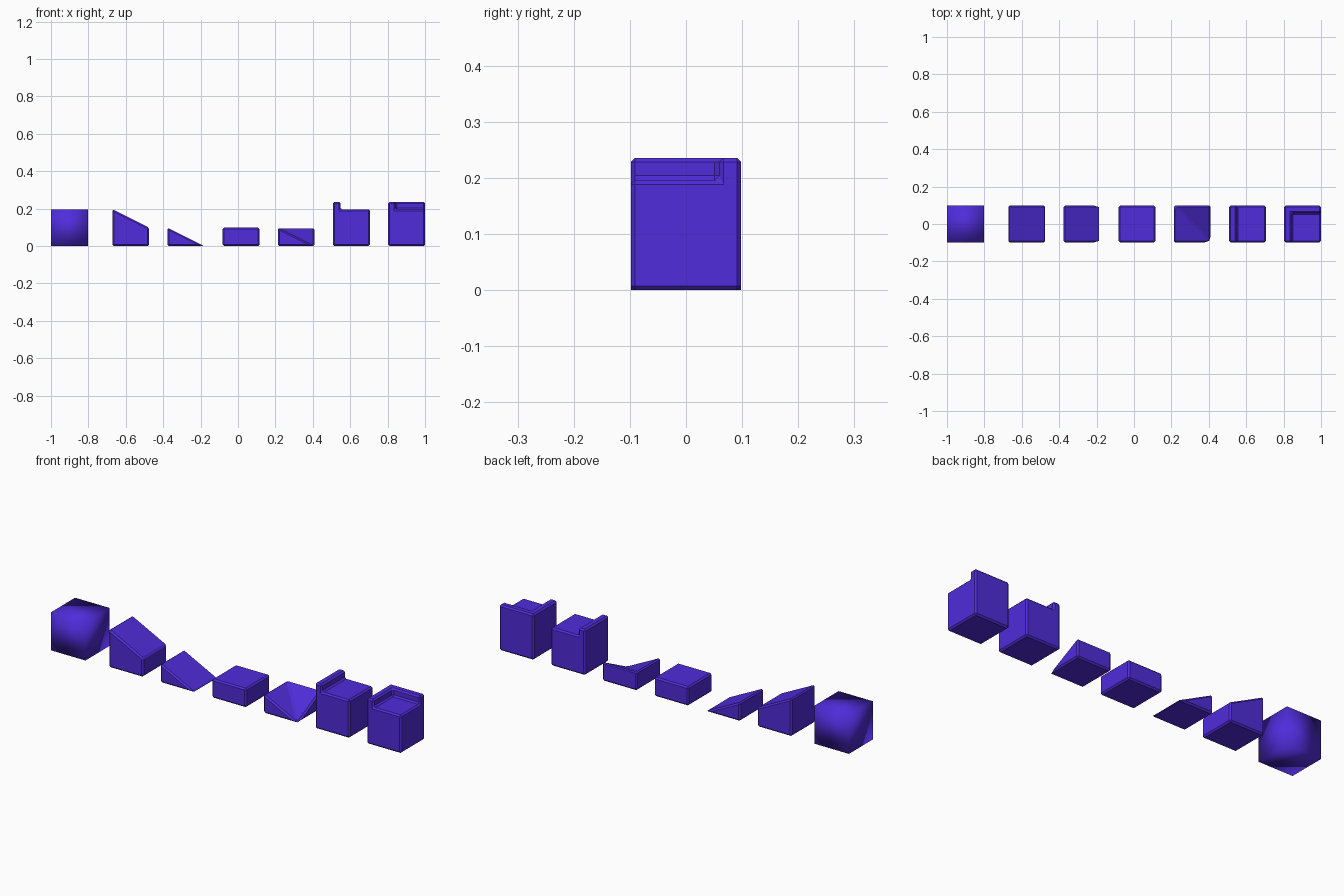
import bpy, bmesh

if "Cube" in bpy.data.objects:
    bpy.data.objects.remove(bpy.data.objects["Cube"])

U = 0.1967            # one block unit
STEP = 1.5 * U
LAST = 1 - U / 2      # centre of the rightmost block

mat = bpy.data.materials.new("violet")
mat.diffuse_color = (0.08, 0.025, 0.7, 1)
mat.use_nodes = True
mat.node_tree.nodes["Principled BSDF"].inputs["Base Color"].default_value = mat.diffuse_color


def finish(name, bm, x):
    """Turn a unit-sized bmesh into an object standing on the ground at x."""
    bmesh.ops.recalc_face_normals(bm, faces=bm.faces)
    for v in bm.verts:
        v.co *= U
    mesh = bpy.data.meshes.new(name)
    bm.to_mesh(mesh)
    bm.free()
    mesh.materials.append(mat)
    ob = bpy.data.objects.new(name, mesh)
    ob.location = (x, 0, 0)
    bpy.context.collection.objects.link(ob)
    return ob


def chamfer(ob):
    m = ob.modifiers.new("chamfer", 'BEVEL')
    m.width = 0.04 * U
    m.segments = 1
    m.limit_method = 'ANGLE'
    m.angle_limit = 0.52


def box(x0, x1, y0, y1, z0, z1):
    bm = bmesh.new()
    bmesh.ops.create_cube(bm, size=1)
    for v in bm.verts:
        v.co = (x1 if v.co.x > 0 else x0, y1 if v.co.y > 0 else y0, z1 if v.co.z > 0 else z0)
    return bm


def extruded(name, profile, x):
    """Chamfered block from an x-z profile one unit deep."""
    bm = bmesh.new()
    f = bm.faces.new([bm.verts.new((px, -0.5, pz)) for px, pz in profile])
    r = bmesh.ops.extrude_face_region(bm, geom=[f])
    bmesh.ops.translate(bm, vec=(0, 1, 0), verts=[g for g in r["geom"] if isinstance(g, bmesh.types.BMVert)])
    chamfer(finish(name, bm, x))


# Plain smooth cube
cube = finish("plain_cube", box(-.5, .5, -.5, .5, 0, 1), -LAST)
for p in cube.data.polygons:
    p.use_smooth = True

# Profile blocks
extruded("upper_slope_block", [(-.5, 0), (.5, 0), (.5, .5), (-.5, 1)], LAST - 5 * STEP)
extruded("lower_ramp_block", [(-.5, 0), (.5, 0), (-.5, .5)], LAST - 4 * STEP)
extruded("half_block", [(-.5, 0), (.5, 0), (.5, .5), (-.5, .5)], LAST - 3 * STEP)
extruded("edge_lip_block", [(-.5, 0), (.5, 0), (.5, 1), (-.3, 1), (-.3, 1.2), (-.5, 1.2)], LAST - STEP)

# Inner corner ramp: front right top corner pulled to the ground, valley fold to the back left
bm = box(-.5, .5, -.5, .5, 0, .5)
top = [f for f in bm.faces if f.calc_center_median().z > .49][0]
low = [v for v in top.verts if v.co.x > 0 and v.co.y < 0][0]
high = [v for v in top.verts if v.co.x < 0 and v.co.y > 0][0]
bmesh.ops.connect_verts(bm, verts=[low, high])
low.co.z = 0
bmesh.ops.remove_doubles(bm, verts=bm.verts, dist=1e-4)
chamfer(finish("corner_ramp_block", bm, LAST - 2 * STEP))

# Block with a lip along the left and back
block = finish("corner_lip_block", box(-.5, .5, -.5, .5, 0, 1.2), LAST)
cutter = finish("lip_cutter", box(-.3, .8, -.8, .3, 1, 1.5), LAST)
cutter.hide_render = True
cut = block.modifiers.new("cut", 'BOOLEAN')
cut.operation = 'DIFFERENCE'
cut.solver = 'EXACT'
cut.object = cutter
bpy.context.view_layer.objects.active = block
bpy.ops.object.modifier_apply(modifier="cut")
bpy.data.objects.remove(cutter)
chamfer(block)
